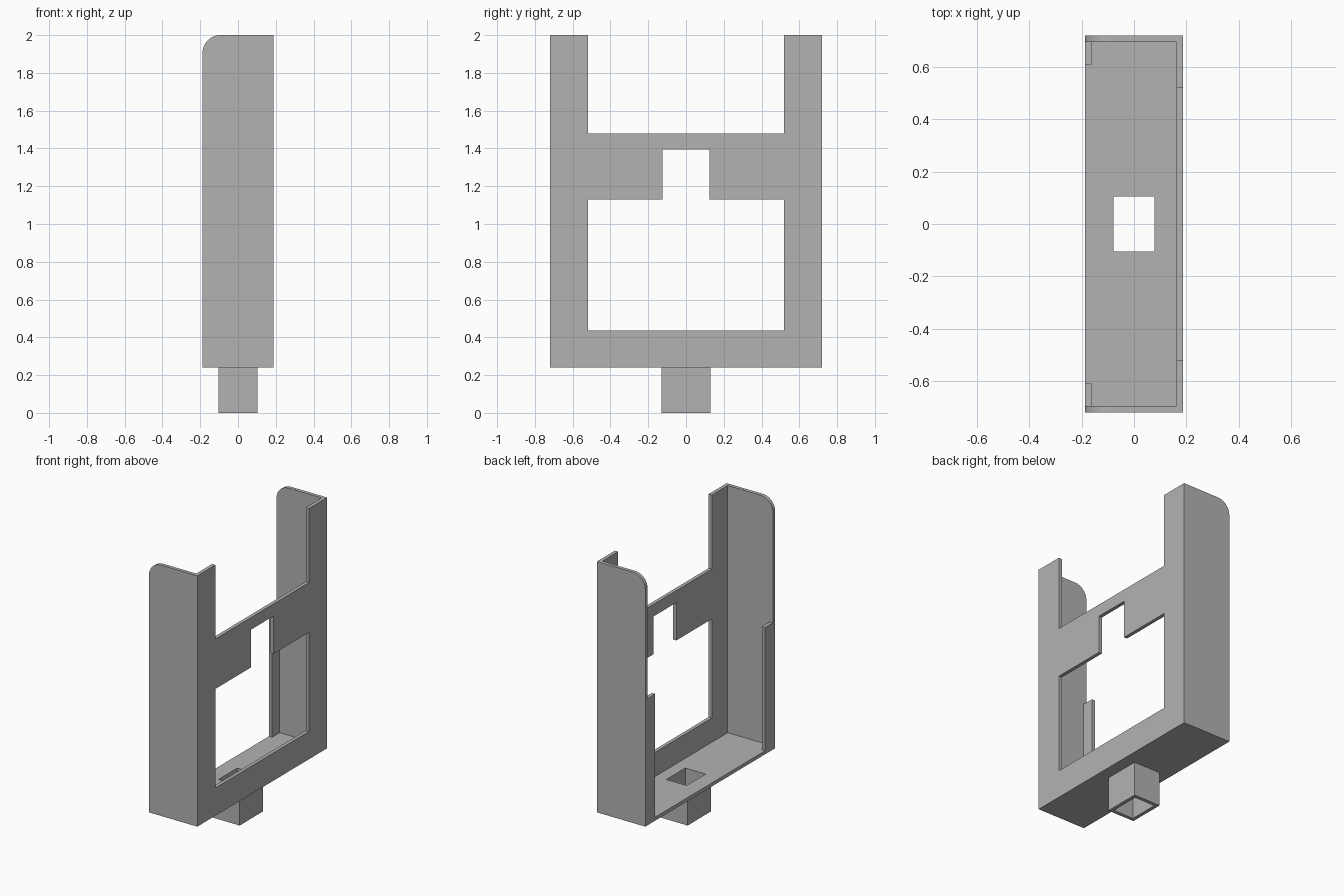
import bpy, bmesh, math

cube = bpy.data.objects.get("Cube")
if cube:
    bpy.data.objects.remove(cube, do_unlink=True)

# Main dimensions
HX, HY, TOP, BASE = 0.188, 0.72, 2.0, 0.24
WALL, RADIUS = 0.025, 0.095
LIP_TOP = 1.13

grey = bpy.data.materials.new("plain grey")
grey.use_nodes = True
colour = (0.45, 0.45, 0.45, 1)
grey.diffuse_color = colour
grey.node_tree.nodes["Principled BSDF"].inputs["Base Color"].default_value = colour


def prism(name, profile, y0, y1):
    """Extrude an x-z profile along y."""
    bm = bmesh.new()
    face = bm.faces.new([bm.verts.new((x, y0, z)) for x, z in profile])
    new = bmesh.ops.extrude_face_region(bm, geom=[face])["geom"]
    verts = [v for v in new if isinstance(v, bmesh.types.BMVert)]
    bmesh.ops.translate(bm, verts=verts, vec=(0, y1 - y0, 0))
    bmesh.ops.recalc_face_normals(bm, faces=bm.faces)
    mesh = bpy.data.meshes.new(name)
    bm.to_mesh(mesh)
    bm.free()
    mesh.materials.append(grey)
    obj = bpy.data.objects.new(name, mesh)
    bpy.context.collection.objects.link(obj)
    return obj


def box(name, x0, x1, half_y, z0, z1):
    return prism(name, [(x0, z0), (x1, z0), (x1, z1), (x0, z1)], -half_y, half_y)


def carve(target, *box_size):
    """Cut a box out of the target and discard the cutter."""
    cutter = box("cutter", *box_size)
    cutter.hide_render = True
    mod = target.modifiers.new("cut", 'BOOLEAN')
    mod.operation = 'DIFFERENCE'
    mod.solver = 'EXACT'
    mod.object = cutter
    bpy.context.view_layer.objects.active = target
    bpy.ops.object.modifier_apply(modifier=mod.name)
    bpy.data.objects.remove(cutter, do_unlink=True)


# Cradle: solid block with one rounded top edge
outline = [(-HX, BASE), (HX, BASE), (HX, TOP)]
for i in range(13):
    a = math.pi / 2 * (1 + i / 12)
    outline.append((-HX + RADIUS + RADIUS * math.cos(a),
                    TOP - RADIUS + RADIUS * math.sin(a)))
cradle = prism("cradle_frame", outline, -HY, HY)

# Hollow interior, then the open side with its two short retaining lips
inner = HY - WALL
carve(cradle, -HX + WALL, HX - WALL, inner, BASE + WALL, 2.2)
carve(cradle, -0.3, 0, 0.61, BASE + WALL, 2.2)
carve(cradle, -0.3, 0, inner, LIP_TOP, 2.2)

# Back plate openings: top gap, window and its notch
carve(cradle, 0.1, 0.3, 0.52, 1.48, 2.2)
carve(cradle, 0.1, 0.3, 0.52, 0.435, 1.13)
carve(cradle, 0.1, 0.3, 0.125, 1.0, 1.395)

# Square mounting socket, open through the cradle floor
socket = box("mounting_socket", -0.104, 0.104, 0.13, 0, BASE)
for part in (cradle, socket):
    carve(part, -0.079, 0.079, 0.105, -0.1, 0.4)
